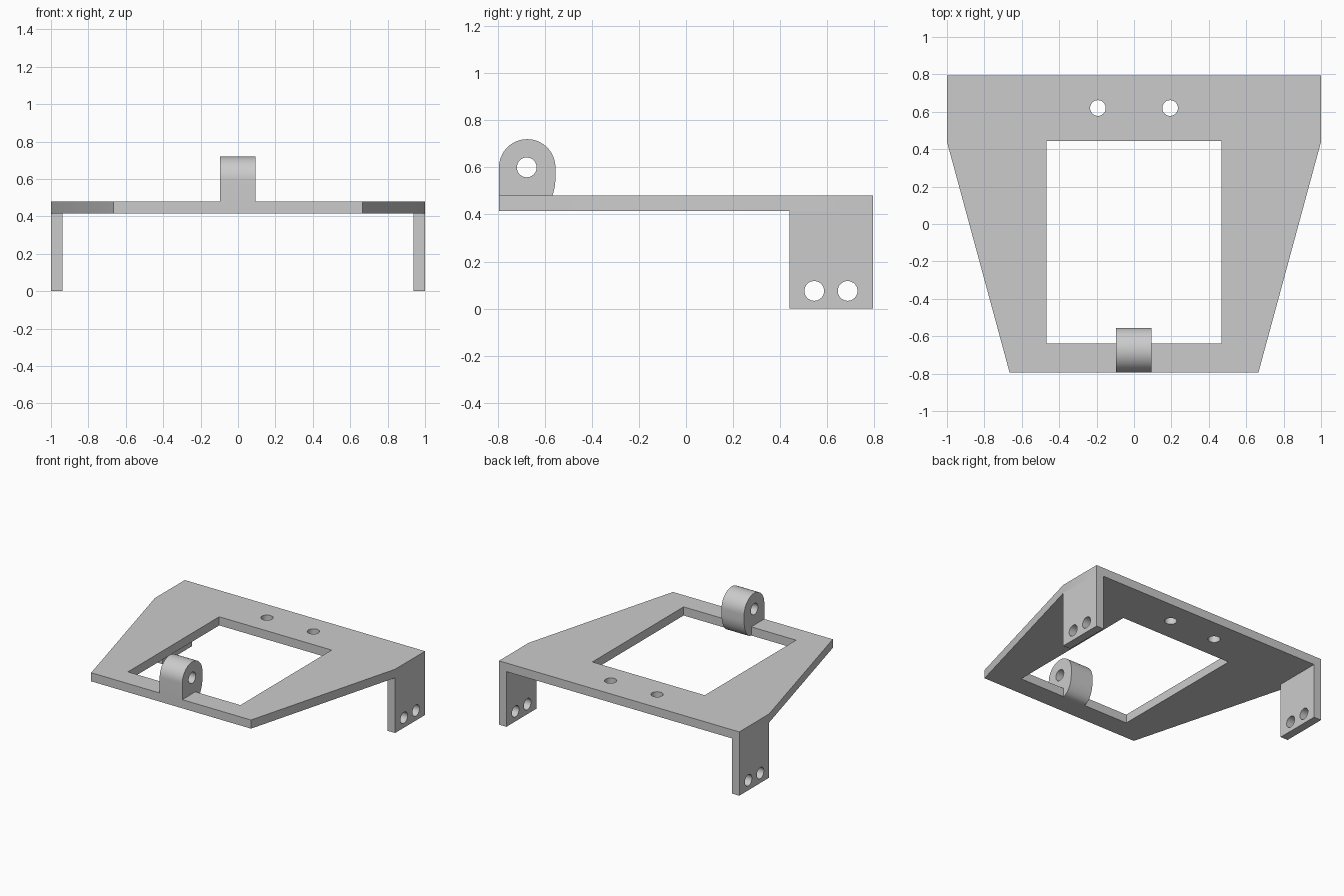
import bpy, bmesh
from math import sin, cos, pi, radians
from mathutils import Matrix, Vector

if "Cube" in bpy.data.objects:
    bpy.data.objects.remove(bpy.data.objects["Cube"])

grey = bpy.data.materials.new("plain grey")
grey.use_nodes = True
grey.diffuse_color = (0.6, 0.6, 0.6, 1)
grey.node_tree.nodes["Principled BSDF"].inputs["Base Color"].default_value = (0.6, 0.6, 0.6, 1)


def arc(cx, cy, rx, ry, start, end, steps):
    angles = [radians(start + (end - start) * i / steps) for i in range(steps + 1)]
    return [(cx + rx * cos(a), cy + ry * sin(a)) for a in angles]


def hole(cx, cy, r):
    return arc(cx, cy, r, r, 0, 360, 32)[:-1]


def extruded(name, loops, to_3d, depth):
    """Fill an outline with holes, then extrude it along a vector."""
    bm = bmesh.new()
    for loop in loops:
        verts = [bm.verts.new(to_3d(u, v)) for u, v in loop]
        for a, b in zip(verts, verts[1:] + verts[:1]):
            bm.edges.new((a, b))
    bmesh.ops.triangle_fill(bm, edges=bm.edges[:], use_beauty=True, use_dissolve=False)
    result = bmesh.ops.extrude_face_region(bm, geom=bm.faces[:], use_keep_orig=True)
    moved = [g for g in result["geom"] if isinstance(g, bmesh.types.BMVert)]
    bmesh.ops.translate(bm, verts=moved, vec=Vector(depth))
    bmesh.ops.recalc_face_normals(bm, faces=bm.faces[:])
    mesh = bpy.data.meshes.new(name)
    bm.to_mesh(mesh)
    bm.free()
    mesh.materials.append(grey)
    obj = bpy.data.objects.new(name, mesh)
    bpy.context.collection.objects.link(obj)
    bpy.ops.object.select_all(action="DESELECT")
    obj.select_set(True)
    bpy.context.view_layer.objects.active = obj
    bpy.ops.object.shade_smooth_by_angle(angle=radians(30))
    return obj


TOP, UNDER = 0.48, 0.415
FRONT, BACK = -0.795, 0.795

# Tapered plate with a large window and two screw holes
half = [(0.665, FRONT), (1, 0.44), (1, BACK)]
outline = half + [(-x, y) for x, y in reversed(half)]
window = [(-0.468, -0.64), (0.468, -0.64), (0.468, 0.445), (-0.468, 0.445)]
extruded("plate", [outline, window, hole(-0.193, 0.62, 0.042), hole(0.193, 0.62, 0.042)],
         lambda u, v: (u, v, UNDER), (0, 0, TOP - UNDER))

# Side legs, each with two screw holes
leg = [(0.44, 0), (BACK, 0), (BACK, UNDER), (0.44, UNDER)]
for name, x in (("left_leg", 0.938), ("right_leg", -1)):
    extruded(name, [leg, hole(0.545, 0.075, 0.042), hole(0.687, 0.075, 0.042)],
             lambda u, v: (x, u, v), (0.062, 0, 0))

# Hinge lug: round top, back curling under to the window's lower edge
lug = [(-0.64, UNDER), (-0.64, TOP), (FRONT, TOP)]
lug += arc(-0.675, 0.6, 0.12, 0.12, 180, 0, 32)
lug += arc(-0.64, 0.555, 0.085, 0.14, 0, -90, 16)[:-1]
extruded("hinge_lug", [lug, hole(-0.677, 0.6, 0.042)],
         lambda u, v: (-0.095, u, v), (0.188, 0, 0))
